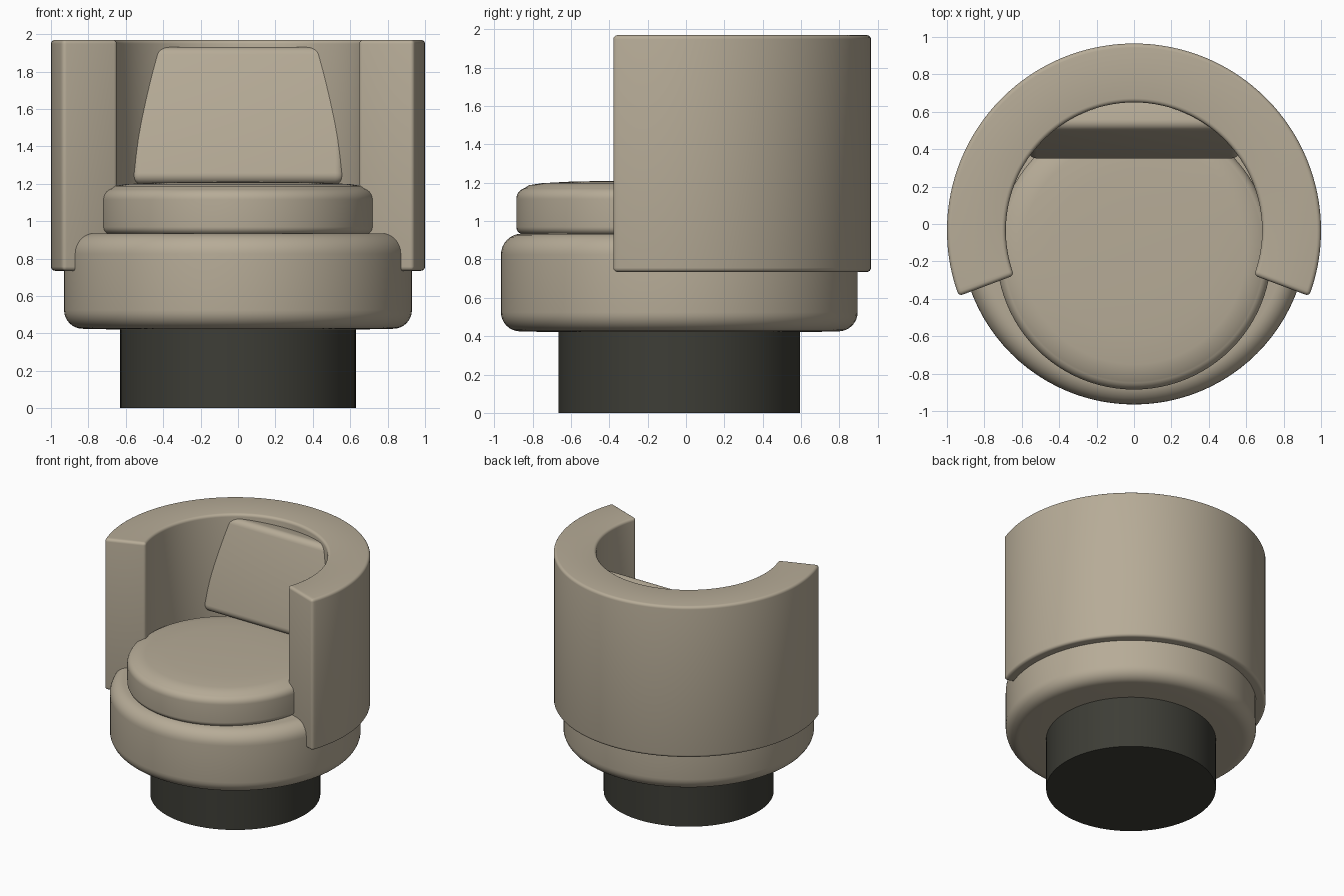
import bpy, bmesh, math
from mathutils import Matrix

if "Cube" in bpy.data.objects:
    bpy.data.objects.remove(bpy.data.objects["Cube"])

CY = -0.035  # shared centre of base, seat and shell


def material(name, rgb):
    m = bpy.data.materials.new(name)
    m.diffuse_color = (*rgb, 1)
    m.use_nodes = True
    m.node_tree.nodes["Principled BSDF"].inputs["Base Color"].default_value = m.diffuse_color
    return m


fabric = material("beige fabric", (0.47, 0.41, 0.31))
dark = material("dark plinth", (0.047, 0.047, 0.037))


def finish(name, bm, mat, bevel=0, segs=4, angle=35):
    bmesh.ops.recalc_face_normals(bm, faces=bm.faces)
    me = bpy.data.meshes.new(name)
    bm.to_mesh(me)
    bm.free()
    ob = bpy.data.objects.new(name, me)
    bpy.context.collection.objects.link(ob)
    me.materials.append(mat)
    if bevel:
        b = ob.modifiers.new("bevel", 'BEVEL')
        b.width, b.segments = bevel, segs
        b.limit_method, b.angle_limit = 'ANGLE', math.radians(40)
    bpy.context.view_layer.objects.active = ob
    ob.select_set(True)
    if bevel:
        bpy.ops.object.modifier_apply(modifier="bevel")
    bpy.ops.object.shade_smooth_by_angle(angle=math.radians(angle))
    ob.select_set(False)
    return ob


def lathe(name, profile, cy, mat, steps=96):
    """Revolve (radius, z) points, starting and ending on the axis."""
    bm = bmesh.new()
    vs = [bm.verts.new((r, cy, z)) for r, z in profile]
    es = [bm.edges.new(p) for p in zip(vs, vs[1:])]
    bmesh.ops.spin(bm, geom=vs + es, cent=(0, cy, 0), axis=(0, 0, 1),
                   angle=math.tau, steps=steps)
    bmesh.ops.remove_doubles(bm, verts=bm.verts, dist=1e-5)
    return finish(name, bm, mat)


def arc(r, z, rad, a0, a1, n=8):
    angles = [math.radians(a0 + (a1 - a0) * i / n) for i in range(n + 1)]
    return [(r + rad * math.cos(a), z + rad * math.sin(a)) for a in angles]


# plinth and round seat body
lathe("base", [(0, 0), (0.63, 0), (0.63, 0.43), (0, 0.43)], CY, dark)
lathe("seat_body", [(0, 0.42), (0.6, 0.42)] + arc(0.83, 0.525, 0.1, -90, 0)
      + arc(0.82, 0.825, 0.11, 0, 90) + [(0, 0.937)], CY, fabric)

# seat cushion, slightly crowned
lathe("seat_cushion", [(0, 0.93), (0.71, 0.93)] + arc(0.695, 0.97, 0.04, -60, 0, 5)
      + arc(0.675, 1.115, 0.06, 0, 75)
      + [(0.67, 1.187), (0.6, 1.198), (0.45, 1.206), (0.25, 1.21), (0, 1.212)],
      -0.15, fabric)

# wraparound shell, open at the front
bm = bmesh.new()
N, A0, A1 = 96, math.radians(-20.5), math.radians(200.5)
ring = []
for i in range(N + 1):
    a = A0 + (A1 - A0) * i / N
    c, s = math.cos(a), math.sin(a)
    ring.append([bm.verts.new((r * c, CY + r * s, z))
                 for r, z in ((0.685, 0.735), (1, 0.735), (1, 1.97), (0.685, 1.97))])
for p, q in zip(ring, ring[1:]):
    for k in range(4):
        bm.faces.new((p[k], p[(k + 1) % 4], q[(k + 1) % 4], q[k]))
bm.faces.new(ring[0])
bm.faces.new(ring[-1])
finish("shell", bm, fabric, 0.022)

# leaning back cushion, ends sunk into the shell
bm = bmesh.new()
bmesh.ops.create_cube(bm, size=1, matrix=Matrix.Translation((0, 0.425, 1.575))
                      @ Matrix.Rotation(math.radians(-13), 4, 'X')
                      @ Matrix.Translation((0, 0.1, 0))
                      @ Matrix.Diagonal((1.14, 0.2, 0.75, 1)))
finish("back_cushion", bm, fabric, 0.05, 6)
